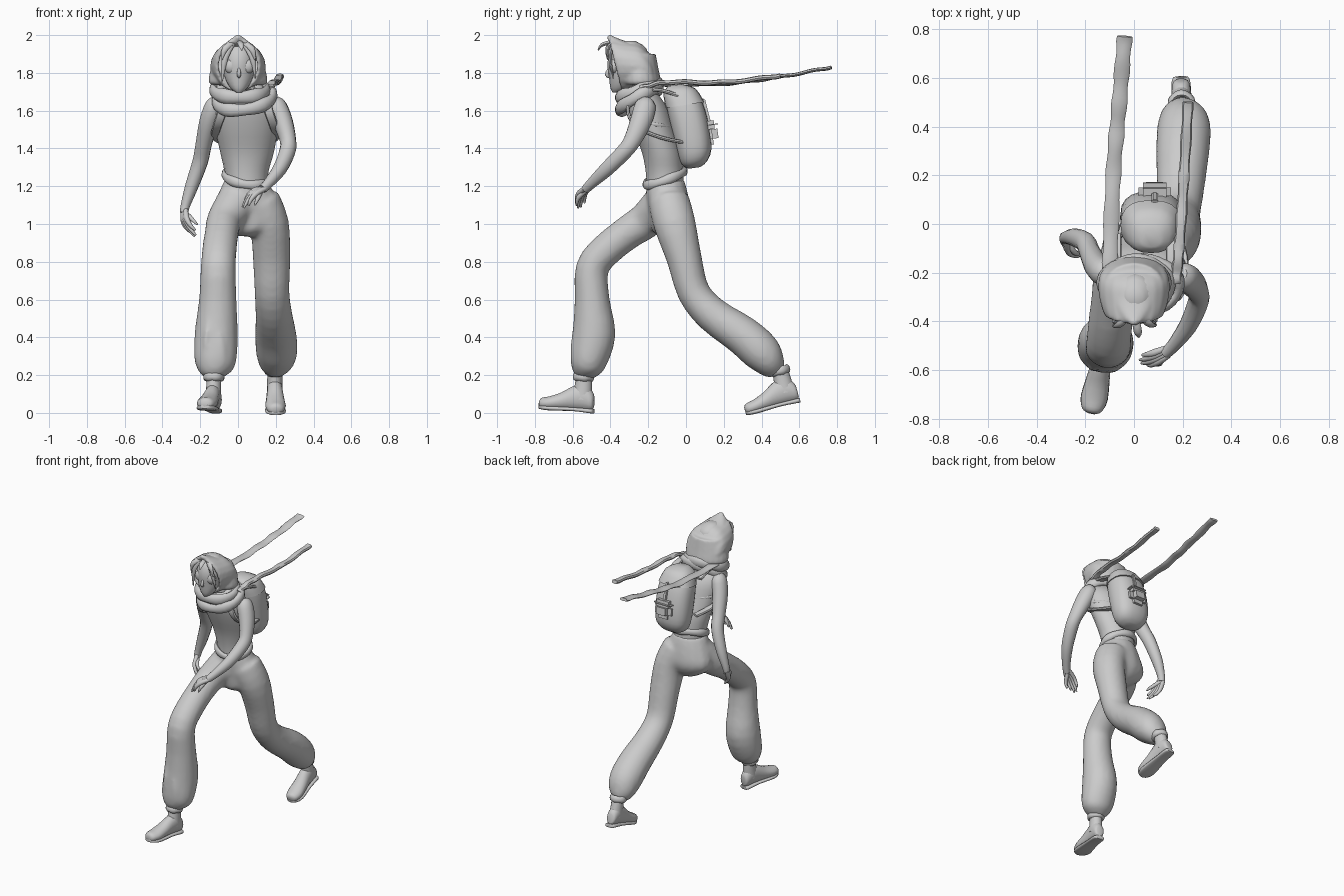
import bpy, bmesh, math
from mathutils import Vector


def spline(pts, steps):
    # Catmull-Rom interpolation of equal-length tuples
    out = []
    for i in range(len(pts) - 1):
        a, b, c, d = pts[max(i - 1, 0)], pts[i], pts[i + 1], pts[min(i + 2, len(pts) - 1)]
        for k in range(steps):
            t = k / steps
            out.append([0.5 * (2 * q + (r - p) * t + (2 * p - 5 * q + 4 * r - s) * t * t
                               + (3 * q - p - 3 * r + s) * t ** 3) for p, q, r, s in zip(a, b, c, d)])
    return out + [list(pts[-1])]


def finish(name, bm, angle=50):
    bmesh.ops.recalc_face_normals(bm, faces=bm.faces)
    me = bpy.data.meshes.new(name)
    bm.to_mesh(me)
    bm.free()
    ob = bpy.data.objects.new(name, me)
    bpy.context.collection.objects.link(ob)
    bpy.ops.object.select_all(action='DESELECT')
    ob.select_set(True)
    bpy.context.view_layer.objects.active = ob
    bpy.ops.object.shade_smooth_by_angle(angle=math.radians(angle))
    return ob


def loft(name, rings, n=14, steps=3, axis=None, caps=(True, True), power=1.0, closed=False):
    # rings: (x, y, z, half width, half depth) along a path
    path = rings if closed else spline(rings, steps)
    bm, rows, m = bmesh.new(), [], len(path)
    for i, (x, y, z, rx, ry) in enumerate(path):
        lo, hi = (path[i - 1], path[(i + 1) % m]) if closed else (path[max(i - 1, 0)], path[min(i + 1, m - 1)])
        t = Vector(axis) if axis else Vector(hi[:3]) - Vector(lo[:3])
        t.normalize()
        u = Vector((0, 0, 1)) if closed else Vector((1, 0, 0))
        u = (u - t * u.dot(t)).normalized()
        v = t.cross(u)
        row = []
        for k in range(n):
            c, s = math.cos(math.tau * k / n), math.sin(math.tau * k / n)
            c, s = math.copysign(abs(c) ** power, c), math.copysign(abs(s) ** power, s)
            row.append(bm.verts.new(Vector((x, y, z)) + u * c * max(rx, .002) + v * s * max(ry, .002)))
        rows.append(row)
    for i in range(m if closed else m - 1):
        a, b = rows[i], rows[(i + 1) % m]
        for k in range(n):
            bm.faces.new((a[k], a[(k + 1) % n], b[(k + 1) % n], b[k]))
    if not closed:
        for cap, row in zip(caps, (rows[0], rows[-1])):
            if cap:
                bm.faces.new(row)
    return finish(name, bm)


def band(name, c, rx, ry, h, thick, tilt=(0, 0), n=28):
    # closed ring around the body; tilt = rise along x and y
    pts = []
    for k in range(n):
        a = math.tau * k / n
        dx, dy = math.cos(a), math.sin(a)
        w = 1 + .12 * math.sin(5 * a)
        pts.append((c[0] + rx * dx, c[1] + ry * dy, c[2] + tilt[0] * dx + tilt[1] * dy, h * w, thick * w))
    return loft(name, pts, 10, closed=True)


def ball(name, loc, size):
    bm = bmesh.new()
    bmesh.ops.create_uvsphere(bm, u_segments=16, v_segments=10, radius=1)
    bmesh.ops.scale(bm, verts=bm.verts, vec=size)
    ob = finish(name, bm)
    ob.location = loc
    return ob


def box(name, loc, size, rot=0, bevel=.015):
    bm = bmesh.new()
    bmesh.ops.create_cube(bm, size=1)
    bmesh.ops.scale(bm, verts=bm.verts, vec=size)
    bmesh.ops.bevel(bm, geom=bm.edges[:], offset=bevel, segments=2, affect='EDGES')
    ob = finish(name, bm)
    ob.location, ob.rotation_euler.x = loc, rot
    return ob


def fuse(name, objs, voxel, smooth):
    # join overlapping parts into one soft skin
    for p in objs:
        p.select_set(True)
    bpy.context.view_layer.objects.active = objs[0]
    bpy.ops.object.join()
    objs[0].name = name
    rm = objs[0].modifiers.new("fuse", 'REMESH')
    rm.mode, rm.voxel_size, rm.use_smooth_shade = 'VOXEL', voxel, True
    sm = objs[0].modifiers.new("soften", 'SMOOTH')
    sm.factor, sm.iterations = .5, smooth


# Baggy trousers: hips, two legs and cloth folds
parts = [
    loft("hips", [(.04, -.11, 1.24, .11, .1), (.045, -.1, 1.16, .15, .112), (.052, -.085, 1.06, .187, .112),
                  (.055, -.09, 1.0, .165, .1), (.05, -.1, .96, .1, .08), (.047, -.1, .935, .05, .04)],
         axis=(0, 0, -1)),
    loft("rear_leg", [(.11, -.09, 1.12, .115, .11), (.165, -.06, 1.0, .105, .112), (.178, -.01, .82, .1, .094),
                      (.18, .04, .64, .093, .087), (.19, .14, .52, .098, .094), (.2, .3, .41, .11, .105),
                      (.205, .4, .32, .11, .105), (.2, .455, .25, .087, .077), (.2, .485, .21, .045, .045)], 18),
    loft("front_leg", [(-.01, -.13, 1.11, .11, .1), (-.07, -.21, 1.02, .095, .097), (-.085, -.3, .96, .09, .09),
                       (-.098, -.42, .865, .092, .088), (-.105, -.497, .765, .093, .088),
                       (-.107, -.497, .6, .1, .093), (-.115, -.487, .42, .115, .115), (-.12, -.515, .28, .112, .1),
                       (-.125, -.53, .22, .087, .077), (-.125, -.535, .185, .045, .045)], 18)]
for x, y, z, dx, dy, dz in ((-.1, -.59, .46, .02, -.015, -.2), (-.16, -.585, .5, -.02, -.01, -.2),
                            (.24, .47, .36, -.01, .025, -.11), (.15, .42, .42, 0, .06, -.1)):
    parts.append(loft("fold", [(x, y, z, .003, .003), (x + dx / 2, y + dy / 2, z + dz / 2, .014, .018),
                               (x + dx, y + dy, z + dz, .003, .003)], 8))
fuse("trousers", parts, .014, 8)

# Belt
band("belt", (.043, -.112, 1.245), .115, .105, .024, .015, (-.015, .036))

# Boots, modelled about the ankle and posed
for side, loc, pitch, yaw in (("front", (-.127, -.535, .19), -.06, -.2), ("rear", (.195, .502, .225), .26, .03)):
    boot = [
        loft(side + "_boot", [(0, .056, -.13, .02, .03), (0, .045, -.125, .034, .05), (0, 0, -.105, .041, .072),
                              (0, -.06, -.115, .044, .063), (0, -.12, -.135, .05, .047), (0, -.18, -.148, .054, .036),
                              (0, -.225, -.153, .04, .03), (0, -.238, -.155, .015, .015)], axis=(0, -1, 0)),
        loft(side + "_boot_shaft", [(0, -.01, -.12, .042, .055), (0, -.005, -.05, .04, .047),
                                    (0, -.005, .01, .04, .042)]),
        loft(side + "_sole", [(0, .058, -.178, .018, .012), (0, .045, -.178, .037, .012), (0, -.05, -.174, .043, .01),
                              (0, -.17, -.176, .056, .012), (0, -.222, -.174, .04, .011),
                              (0, -.238, -.172, .015, .01)], axis=(0, -1, 0), power=.6),
        band(side + "_cuff", (0, -.008, 0), .043, .043, .022, .014, n=16)]
    for ob in boot:
        ob.location, ob.rotation_euler = loc, (pitch, 0, yaw)

# Torso with neck, and chest panel edge
loft("torso", [(.045, -.11, 1.2, .11, .1), (.045, -.115, 1.28, .117, .1), (.048, -.13, 1.38, .142, .105),
               (.045, -.17, 1.5, .165, .11), (.04, -.2, 1.6, .175, .11), (.037, -.22, 1.665, .15, .09),
               (.028, -.24, 1.71, .08, .07), (.015, -.29, 1.76, .045, .045)], 18, axis=(0, 0, 1))
band("chest_hem", (.044, -.178, 1.53), .164, .108, .01, .006, (0, -.02))

# Arms
loft("front_arm", [(.19, -.205, 1.66, .03, .03), (.205, -.215, 1.625, .052, .057), (.238, -.24, 1.54, .053, .058),
                   (.265, -.285, 1.44, .043, .047), (.26, -.33, 1.38, .043, .043), (.22, -.42, 1.29, .037, .039),
                   (.16, -.5, 1.215, .027, .028), (.13, -.53, 1.185, .024, .024)])
loft("back_arm", [(-.11, -.205, 1.66, .03, .03), (-.125, -.2, 1.625, .05, .055), (-.155, -.17, 1.54, .05, .055),
                  (-.182, -.115, 1.42, .043, .046), (-.2, -.075, 1.33, .041, .043), (-.245, -.055, 1.2, .035, .037),
                  (-.278, -.055, 1.1, .025, .026), (-.285, -.06, 1.06, .022, .024)])


def hand(name, wrist, tip, side):
    w, d, s = Vector(wrist), Vector(tip) - Vector(wrist), Vector(side).normalized()
    nrm = d.cross(s).normalized()
    for i in range(-3, 4, 2):       # palm strand and finger in one
        pts = []
        for f, r in ((0, .013), (.3, .016), (.55, .013), (.78, .01), (1, .005)):
            p = w + d * f * (1 - .02 * i * i * f) + s * i * (.005 + .005 * min(f, .6)) \
                + nrm * .02 * math.sin(f * math.pi)
            pts.append((*p, r, r))
        loft(name + "_finger", pts, 8, 2)
    loft(name + "_thumb", [(*(w + d * .1), .014, .014), (*(w + d * .4 + s * .035), .012, .012),
                           (*(w + d * .65 + s * .04 - nrm * .015), .005, .005)], 8)


hand("front_hand", (.135, -.525, 1.19), (.025, -.565, 1.085), (.3, -.6, -.2))
hand("back_hand", (-.284, -.058, 1.07), (-.225, -.125, .935), (.4, -.8, .3))

# Head, eyes and nose
loft("head", [(.005, -.375, 1.695, .012, .012), (.005, -.35, 1.72, .045, .05), (.005, -.325, 1.78, .078, .083),
              (.005, -.31, 1.86, .09, .105), (.005, -.3, 1.93, .08, .09), (.005, -.3, 1.97, .03, .03)],
     16, axis=(0, 0, 1))
for s in (-1, 1):
    ball("eye", (.007 + s * .042, -.38, 1.835), (.038, .027, .04))
loft("nose", [(.005, -.405, 1.83, .006, .006), (.005, -.418, 1.79, .011, .011), (.005, -.4, 1.775, .004, .004)], 8)

# Hair locks, parted in the middle
for x, y, z in ((-.085, -.39, 1.75), (-.085, -.415, 1.87), (.02, -.465, 1.92), (.09, -.41, 1.87), (.092, -.385, 1.77)):
    loft("hair_lock", [(x * .25, -.38, 1.965, .014, .012), (x * .8, (y - .4) / 2 - .01, z * .4 + 1.97 * .6, .017, .01),
                       (x, y, z, .003, .003)], 8)

# Hood: open-fronted shell, pointed peak and flared hem, fused
hood = loft("hood", [(0, -.372, 1.835, .1, .125), (0, -.37, 1.84, .122, .145), (0, -.3, 1.838, .143, .135),
                     (0, -.225, 1.83, .145, .133), (0, -.18, 1.815, .118, .105), (0, -.158, 1.805, .05, .05)],
            20, axis=(0, .97, .24), caps=(False, True))
sol = hood.modifiers.new("cloth", 'SOLIDIFY')
sol.thickness, sol.offset = .024, -1
bpy.ops.object.modifier_apply(modifier="cloth")
peak = loft("peak", [(0, -.27, 1.935, .07, .025), (0, -.33, 1.945, .075, .026), (0, -.38, 1.968, .05, .022),
                     (0, -.412, 1.997, .015, .012)], 12)
hem = loft("hem", [(0, -.25, 1.9, .118, .09), (0, -.245, 1.82, .146, .1), (0, -.24, 1.75, .156, .108),
                   (0, -.24, 1.735, .13, .09)], 20, axis=(0, 0, -1))
fuse("hood", [hood, peak, hem], .009, 5)

# Scarf wraps and trailing tails
band("scarf_wrap", (.01, -.25, 1.705), .138, .105, .036, .024, (0, .035))
band("scarf_lower_wrap", (.035, -.25, 1.66), .15, .105, .034, .024, (.018, .055))
band("scarf_inner_wrap", (.01, -.26, 1.7), .1, .075, .035, .03, (0, .03))


def tail(name, pts, w, h):
    p = spline(pts, 8)
    loft(name, [(x, y, z + .003 * math.sin(i * 1.3), w * (1 + .08 * math.sin(i * 1.7)), h)
                for i, (x, y, z) in enumerate(p)], 8, 2, power=.8)


tail("long_scarf_tail", [(-.1, -.19, 1.735), (-.085, .2, 1.742), (-.06, .5, 1.78), (-.038, .77, 1.83)], .031, .01)
tail("short_scarf_tail", [(.17, -.24, 1.72), (.185, -.1, 1.75), (.205, .2, 1.75), (.222, .5, 1.785)], .022, .013)

# Backpack with lid, pocket and straps
loft("backpack", [(.07, -.05, 1.72, .05, .04), (.07, -.035, 1.695, .095, .08), (.07, -.005, 1.62, .12, .098),
                  (.07, .025, 1.5, .127, .1), (.07, .045, 1.38, .12, .09), (.07, .045, 1.32, .09, .065),
                  (.07, .045, 1.297, .04, .03)], 20, axis=(0, .15, -1), power=.8)
loft("backpack_lid", [(.07, -.06, 1.735, .04, .035), (.07, -.035, 1.705, .095, .085), (.07, -.005, 1.63, .125, .104)],
     20, axis=(0, .15, -1), power=.8)
box("pocket", (.085, .132, 1.475), (.13, .075, .11), .15, .03)
box("pocket_flap", (.085, .132, 1.525), (.135, .075, .045), .15, .02)
box("lid_buckle_strap", (.085, .108, 1.6), (.025, .016, .13), .25, .005)
for s, x in ((-1, -.075), (1, .155)):
    loft("shoulder_strap", [(x, -.04, 1.68, .024, .01), (x, -.15, 1.71, .024, .01), (x, -.25, 1.695, .024, .01),
                            (x + s * .005, -.308, 1.61, .024, .01), (x + s * .035, -.265, 1.52, .024, .01),
                            (x + s * .045, -.14, 1.46, .022, .01), (x, .0, 1.43, .022, .01)], 8, 4, power=.6)
